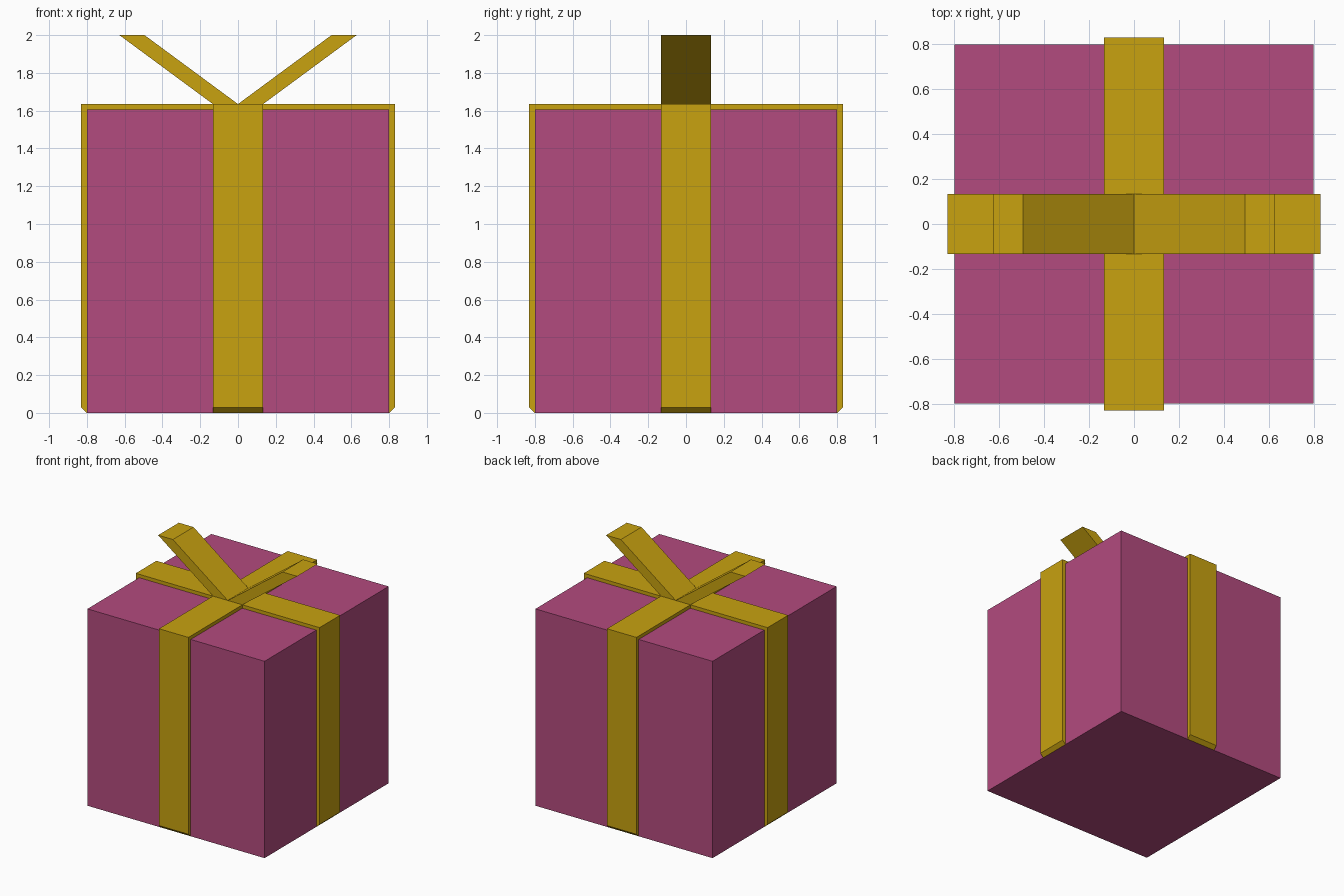
import bpy, bmesh
from math import radians
from mathutils import Matrix

if "Cube" in bpy.data.objects:
    bpy.data.objects.remove(bpy.data.objects["Cube"])

HALF, TOP = 0.80, 1.607      # box half width and height
OUT, RTOP = 0.83, 1.635      # ribbon outer reach and top
W = 0.133                    # ribbon half width


def material(name, color):
    m = bpy.data.materials.new(name)
    m.diffuse_color = color
    m.use_nodes = True
    m.node_tree.nodes["Principled BSDF"].inputs["Base Color"].default_value = m.diffuse_color
    return m


pink = material("pink_paper", (0.45, 0.07, 0.21, 1))
gold = material("gold_ribbon", (0.58, 0.36, 0.005, 1))


def extrude_profile(name, profile, half_depth, mat, turn=0):
    """Extrude an (x, z) outline along y, then turn it about z."""
    bm = bmesh.new()
    face = bm.faces.new([bm.verts.new((x, -half_depth, z)) for x, z in profile])
    ext = bmesh.ops.extrude_face_region(bm, geom=[face])
    moved = [v for v in ext["geom"] if isinstance(v, bmesh.types.BMVert)]
    bmesh.ops.translate(bm, verts=moved, vec=(0, 2 * half_depth, 0))
    bm.transform(Matrix.Rotation(radians(turn), 4, "Z"))
    bmesh.ops.recalc_face_normals(bm, faces=bm.faces)
    mesh = bpy.data.meshes.new(name)
    bm.to_mesh(mesh)
    bm.free()
    mesh.materials.append(mat)
    obj = bpy.data.objects.new(name, mesh)
    bpy.context.collection.objects.link(obj)
    return obj


# Gift box
extrude_profile("gift_box", [(-HALF, 0), (HALF, 0), (HALF, TOP), (-HALF, TOP)], HALF, pink)

# Ribbon running left to right over the top, tapered at the bottom ends
side = [(HALF, TOP), (HALF, 0), (OUT, 0.028), (OUT, RTOP)]
mirrored = [(-x, z) for x, z in reversed(side)]
extrude_profile("ribbon_across", side + mirrored, W, gold)

# Front and back ribbon arms, meeting the crossing ribbon
arm = [(W, TOP)] + side + [(W, RTOP)]
for name, turn in (("ribbon_front", -90), ("ribbon_back", 90)):
    extrude_profile(name, arm, W, gold, turn)

# Two slanted bow tails
tail = [(0, RTOP), (W, RTOP), (0.628, 2.0), (0.495, 2.0)]
extrude_profile("bow_tail_right", tail, W, gold)
extrude_profile("bow_tail_left", [(-x, z) for x, z in tail], W, gold)
